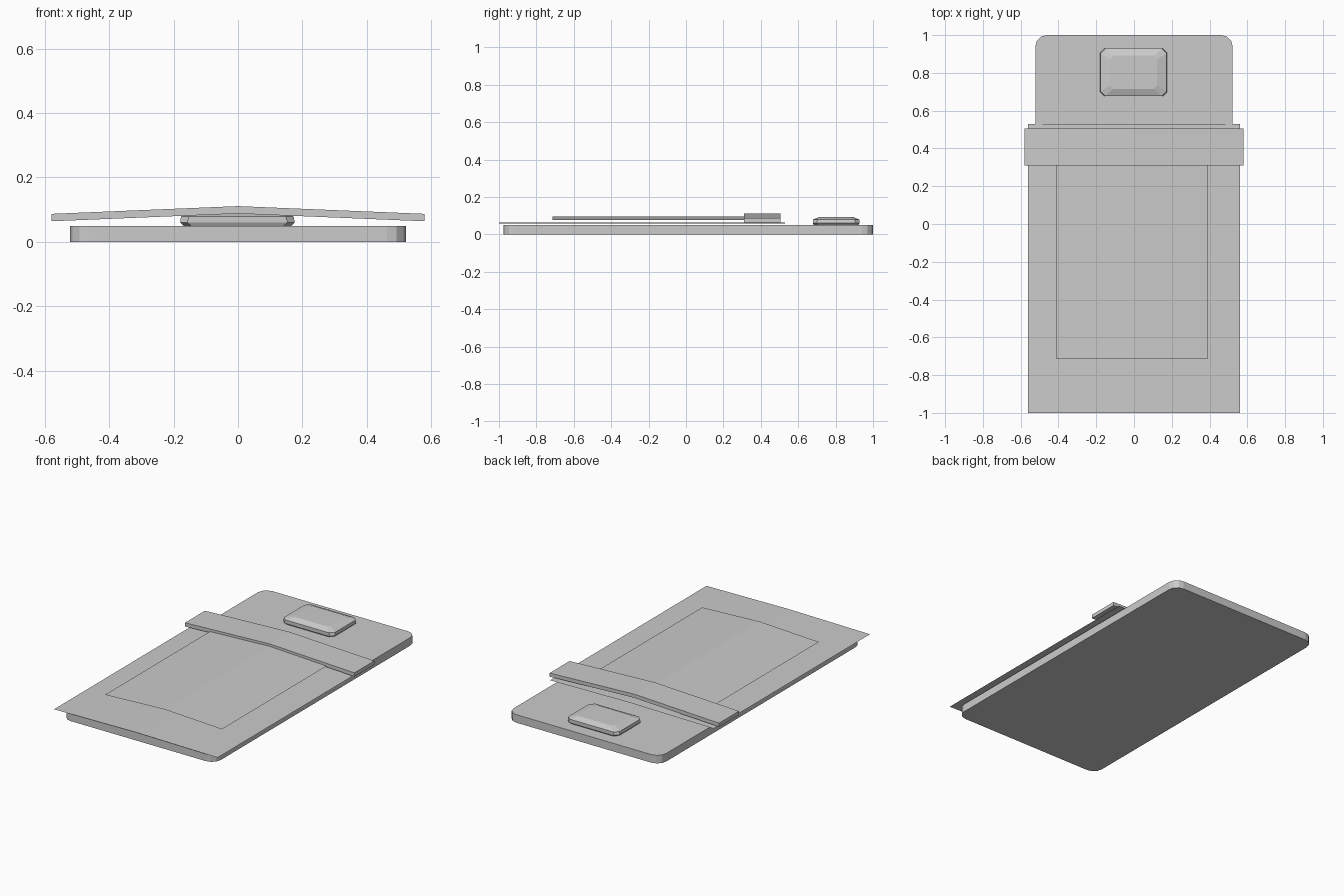
import bpy
import bmesh

cube = bpy.data.objects.get("Cube")
if cube:
    bpy.data.objects.remove(cube, do_unlink=True)

GREY = (0.6, 0.6, 0.6, 1.0)
grey = bpy.data.materials.new("plain grey")
grey.use_nodes = True
grey.diffuse_color = GREY
grey.node_tree.nodes["Principled BSDF"].inputs["Base Color"].default_value = GREY


def finish(name, bm):
    """Turn a bmesh into a named, coloured object."""
    mesh = bpy.data.meshes.new(name)
    bm.to_mesh(mesh)
    bm.free()
    mesh.materials.append(grey)
    obj = bpy.data.objects.new(name, mesh)
    bpy.context.collection.objects.link(obj)
    return obj


def ridged_sheet(name, left, right, front, back, z_edge, z_ridge, thickness=0):
    """Cloth strip with a shallow ridge along its middle."""
    bm = bmesh.new()
    profile = [(left, z_edge), (0, z_ridge), (right, z_edge)]
    near = [bm.verts.new((x, front, z)) for x, z in profile]
    far = [bm.verts.new((x, back, z)) for x, z in profile]
    for i in range(len(profile) - 1):
        bm.faces.new((near[i], near[i + 1], far[i + 1], far[i]))
    if thickness:
        # Extrude straight down into a closed solid
        top = bm.faces[:]
        ext = bmesh.ops.extrude_face_region(bm, geom=top, use_keep_orig=True)
        lower = [v for v in ext["geom"] if isinstance(v, bmesh.types.BMVert)]
        bmesh.ops.translate(bm, vec=(0, 0, -thickness), verts=lower)
        bmesh.ops.recalc_face_normals(bm, faces=bm.faces)
    return finish(name, bm)


def chamfered_ring(bm, cx, cy, hx, hy, cut, z):
    """Rectangle outline with cut corners."""
    outline = [(hx, -hy + cut), (hx, hy - cut), (hx - cut, hy), (cut - hx, hy),
               (-hx, hy - cut), (-hx, cut - hy), (cut - hx, -hy), (hx - cut, -hy)]
    return [bm.verts.new((cx + x, cy + y, z)) for x, y in outline]


# Mattress: slab with rounded vertical corners
bm = bmesh.new()
bmesh.ops.create_cube(bm, size=1)
for v in bm.verts:
    v.co.x *= 1.045
    v.co.y = v.co.y * 1.975 + 0.0125
    v.co.z = 0.05 * (v.co.z + 0.5)
uprights = [e for e in bm.edges
            if abs(e.verts[0].co.z - e.verts[1].co.z) > 0.01]
bmesh.ops.bevel(bm, geom=uprights, offset=0.06, segments=3, profile=0.5,
                affect='EDGES')
finish("mattress", bm)

# Bedding layers
ridged_sheet("blanket", -0.56, 0.56, -1.0, 0.53, 0.057, 0.064)
ridged_sheet("blanket_panel", -0.41, 0.39, -0.715, 0.45, 0.078, 0.096)
ridged_sheet("blanket_fold", -0.58, 0.58, 0.31, 0.505, 0.087, 0.111, 0.023)

# Pillow: stacked outlines from base to flat top
bm = bmesh.new()
layers = [(0.166, 0.118, 0.025, 0.048), (0.178, 0.125, 0.022, 0.06),
          (0.175, 0.125, 0.025, 0.079), (0.125, 0.088, 0.018, 0.094)]
rings = [chamfered_ring(bm, -0.002, 0.803, *layer) for layer in layers]
for low, high in zip(rings, rings[1:]):
    for i in range(len(low)):
        j = (i + 1) % len(low)
        bm.faces.new((low[i], low[j], high[j], high[i]))
bm.faces.new(rings[-1])
bm.faces.new(rings[0][::-1])
finish("pillow", bm)
